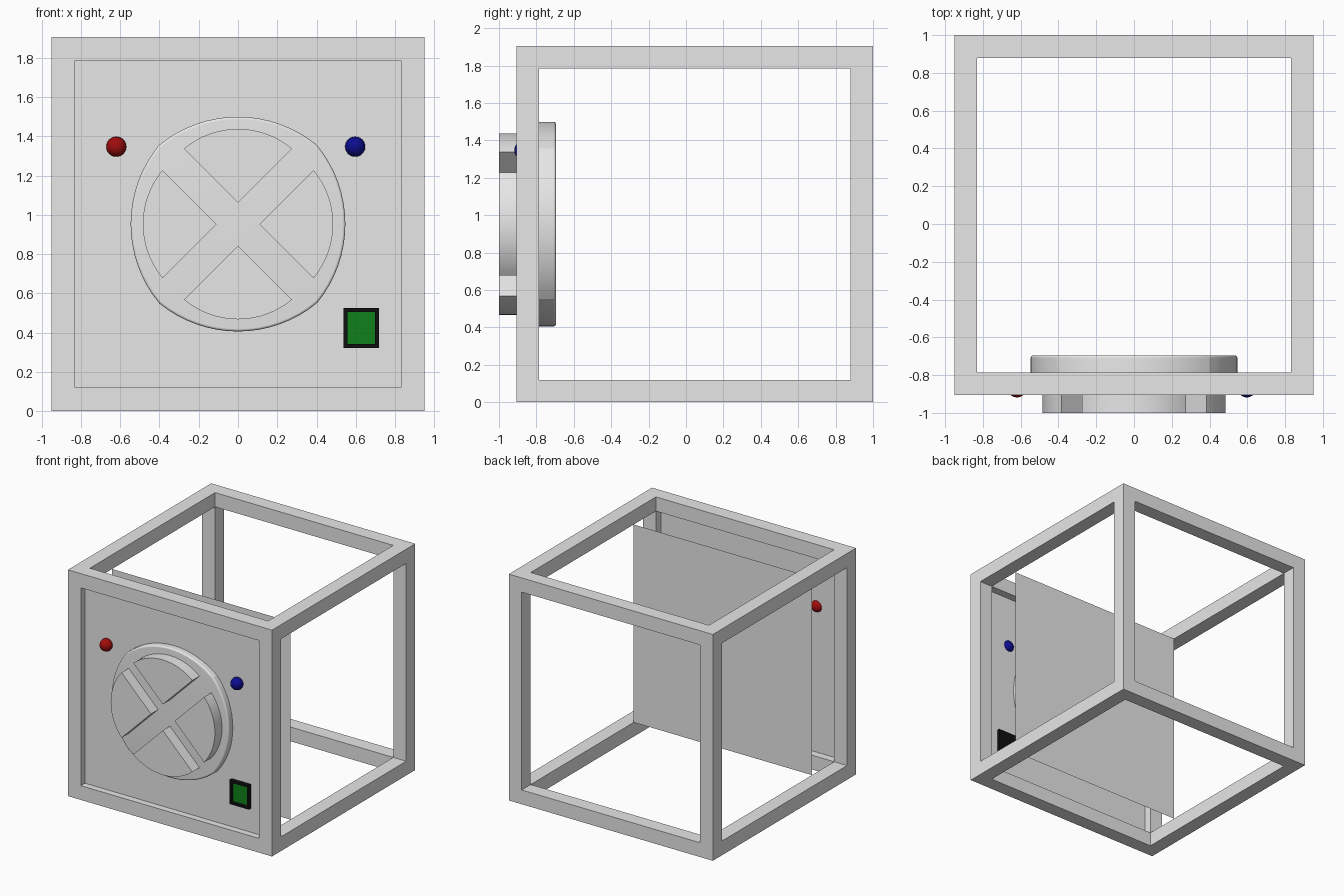
import bpy, bmesh, math
from mathutils import Matrix, Vector

cube = bpy.data.objects.get("Cube")
if cube:
    bpy.data.objects.remove(cube, do_unlink=True)


def make_material(name, rgb):
    mat = bpy.data.materials.new(name)
    mat.use_nodes = True
    color = (*rgb, 1)
    mat.diffuse_color = color
    mat.node_tree.nodes["Principled BSDF"].inputs["Base Color"].default_value = color
    return mat


GREY = make_material("light grey", (0.8, 0.8, 0.8))
RED = make_material("red", (0.35, 0.004, 0.004))
BLUE = make_material("blue", (0.004, 0.004, 0.28))
GREEN = make_material("green", (0.005, 0.22, 0.01))
BLACK = make_material("black", (0.005, 0.005, 0.005))

BAR = 0.12            # thickness of the frame bars
HALF = 0.95           # half width of the frame
TOP = 1.905           # height of the frame
HUB = TOP / 2         # height of the dial centre
PANEL_Y = -0.85


def add_object(name, bm, mat, smooth_angle=None):
    mesh = bpy.data.meshes.new(name)
    bmesh.ops.recalc_face_normals(bm, faces=bm.faces)
    bm.to_mesh(mesh)
    bm.free()
    mesh.materials.append(mat)
    obj = bpy.data.objects.new(name, mesh)
    bpy.context.collection.objects.link(obj)
    if smooth_angle:
        bpy.ops.object.select_all(action='DESELECT')
        obj.select_set(True)
        bpy.context.view_layer.objects.active = obj
        bpy.ops.object.shade_smooth_by_angle(angle=math.radians(smooth_angle))
    return obj


def box(low, high):
    low, high = Vector(low), Vector(high)
    bm = bmesh.new()
    bmesh.ops.create_cube(bm, size=1)
    bmesh.ops.scale(bm, vec=high - low, verts=bm.verts)
    bmesh.ops.translate(bm, vec=(low + high) / 2, verts=bm.verts)
    return bm


def sheet(name, x0, x1, z0, z1, y, mat):
    bm = bmesh.new()
    bm.faces.new([bm.verts.new(p) for p in
                  ((x0, y, z0), (x1, y, z0), (x1, y, z1), (x0, y, z1))])
    return add_object(name, bm, mat)


def arc(half_width, edge, crown, steps):
    """Points of a shallow arc from +half_width to -half_width, peaking at crown."""
    rise = crown - edge
    radius = (half_width ** 2 + rise ** 2) / (2 * rise)
    sweep = math.asin(half_width / radius)
    angles = [sweep * (1 - 2 * i / steps) for i in range(steps + 1)]
    return [Vector((radius * math.sin(a), crown - radius + radius * math.cos(a)))
            for a in angles]


def turned(points, quarter):
    return [Matrix.Rotation(quarter * math.pi / 2, 2) @ p for p in points]


def prism(outline, front, back):
    """Extrude an x-z outline around the dial centre from front to back."""
    bm = bmesh.new()
    face = bm.faces.new([bm.verts.new((p.x, front, HUB + p.y)) for p in outline])
    new = bmesh.ops.extrude_face_region(bm, geom=[face], use_keep_orig=True)["geom"]
    bmesh.ops.translate(bm, vec=(0, back - front, 0),
                        verts=[v for v in new if isinstance(v, bmesh.types.BMVert)])
    return bm


# Open cube frame: inset every side, push the openings in and remove them
bm = box((-HALF, -0.905, 0), (HALF, 1, TOP))
sides = bm.faces[:]
bmesh.ops.inset_individual(bm, faces=sides, thickness=BAR, use_even_offset=True)
inner = bmesh.ops.extrude_discrete_faces(bm, faces=sides)["faces"]
for f in inner:
    f.normal_update()
    bmesh.ops.translate(bm, vec=-f.normal * BAR, verts=f.verts)
bmesh.ops.delete(bm, geom=inner, context='FACES')
bmesh.ops.remove_doubles(bm, verts=bm.verts, dist=0.001)
add_object("frame", bm, GREY)

# Front panel and the partition behind the dial
W = HALF - BAR
sheet("front_panel", -W, W, BAR, TOP - BAR, PANEL_Y, GREY)
sheet("inner_partition", -W, W, BAR, TOP - BAR, -0.49, GREY)

# Round dial with four bowed sides and softened rims
rim = arc(0.4, 0.405, 0.547, 16)
outline = [p for q in range(4) for p in turned(rim[:-1], q)]
bm = prism(outline, -0.905, -0.695)
rims = [e for e in bm.edges if abs(e.verts[0].co.y - e.verts[1].co.y) < 0.001]
bmesh.ops.bevel(bm, geom=rims, offset=0.014, segments=8, profile=0.5, affect='EDGES')
add_object("dial", bm, GREY, 14)

# Four raised wedges that leave a cross between them
wedge = arc(0.275, 0.385, 0.485, 16) + [Vector((0, 0.11))]
for q, side in enumerate(("top", "right", "bottom", "left")):
    add_object(f"dial_wedge_{side}", prism(turned(wedge, q), -1, -0.89), GREY, 30)

# Two round lamps set through the panel
for name, x, mat in (("red_lamp", -0.62, RED), ("blue_lamp", 0.597, BLUE)):
    bm = bmesh.new()
    bmesh.ops.create_uvsphere(bm, u_segments=32, v_segments=16, radius=0.051)
    bmesh.ops.translate(bm, vec=(x, -0.867, 1.347), verts=bm.verts)
    add_object(name, bm, mat, 30)

# Display: black case with a recessed green screen
bm = box((0.537, -0.88, 0.322), (0.718, -0.825, 0.525))
front = min(bm.faces, key=lambda f: f.calc_center_median().y)
bmesh.ops.inset_region(bm, faces=[front], thickness=0.028)
bmesh.ops.inset_region(bm, faces=[front], thickness=0, depth=-0.02)
front.material_index = 1
case = add_object("display", bm, BLACK)
case.data.materials.append(GREEN)
